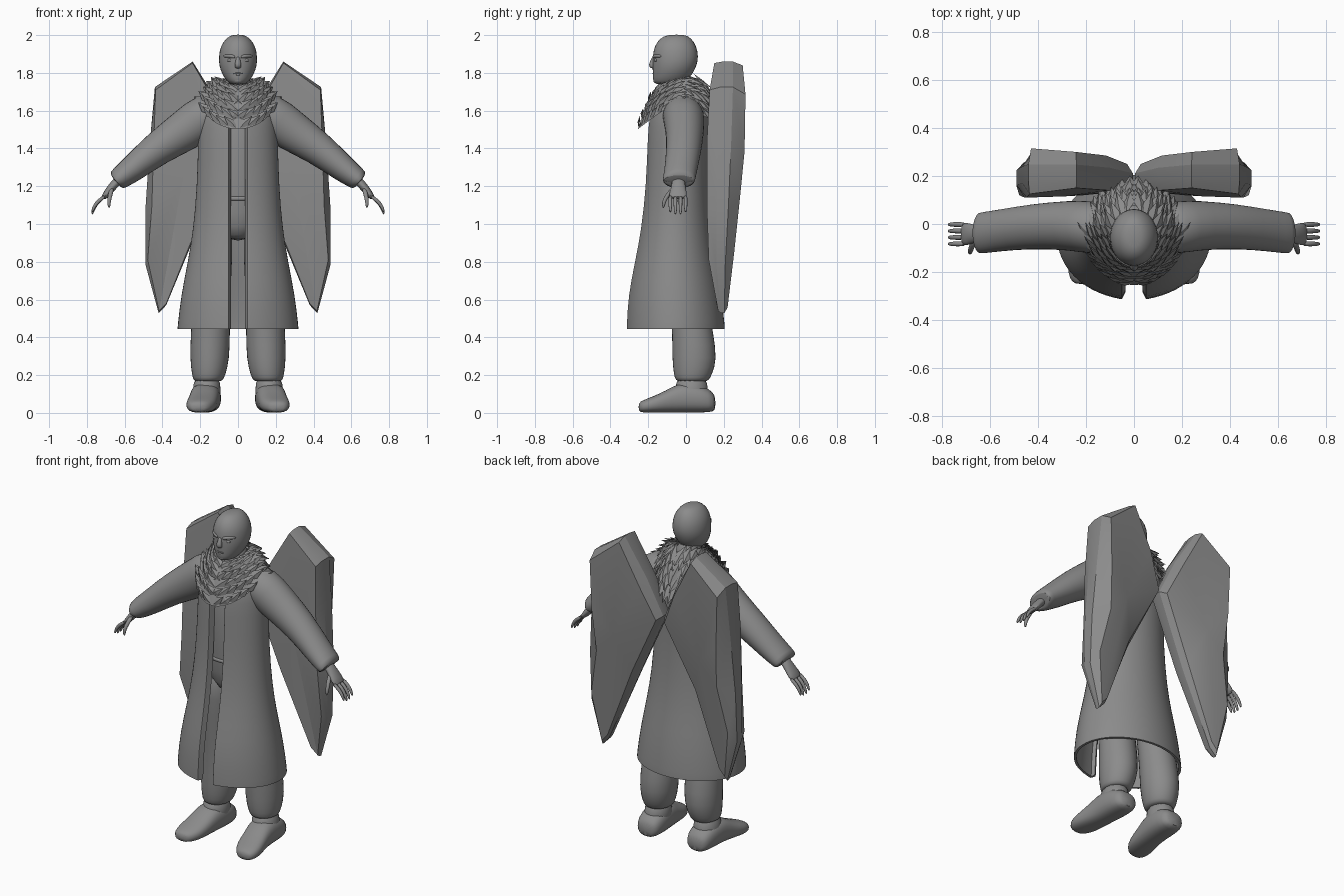
import bpy, bmesh, math, random
from mathutils import Vector

random.seed(4)
cube = bpy.data.objects.get("Cube")
if cube:
    bpy.data.objects.remove(cube, do_unlink=True)

grey = bpy.data.materials.new("plain_grey")
grey.use_nodes = True
COLOUR = (0.26, 0.26, 0.26, 1)
grey.diffuse_color = COLOUR
for node in grey.node_tree.nodes:
    if node.type == 'BSDF_PRINCIPLED':
        node.inputs["Base Color"].default_value = COLOUR

X, Y, Z = Vector((1, 0, 0)), Vector((0, 1, 0)), Vector((0, 0, 1))


def finish(name, bm, angle=45, subsurf=0, thick=0, mirror=False, recalc=True):
    """Turn a bmesh into a shaded object with its modifiers."""
    if recalc:
        bmesh.ops.recalc_face_normals(bm, faces=bm.faces)
    for f in bm.faces:
        f.smooth = True
    for e in bm.edges:
        e.smooth = e.calc_face_angle(0) < math.radians(angle)
    mesh = bpy.data.meshes.new(name)
    bm.to_mesh(mesh)
    bm.free()
    mesh.materials.append(grey)
    ob = bpy.data.objects.new(name, mesh)
    bpy.context.collection.objects.link(ob)
    if subsurf:
        m = ob.modifiers.new("smooth", 'SUBSURF')
        m.levels = m.render_levels = subsurf
    if thick:
        m = ob.modifiers.new("thickness", 'SOLIDIFY')
        m.thickness = thick
        m.offset = -1
        m = ob.modifiers.new("hard_edges", 'EDGE_SPLIT')
        m.split_angle = math.radians(45)
    if mirror:
        m = ob.modifiers.new("mirror", 'MIRROR')
        m.use_mirror_merge = False


def loft(bm, rings, closed=True, caps=True):
    """Skin a list of point rings."""
    rows = [[bm.verts.new(p) for p in r] for r in rings]
    n = len(rows[0])
    for a, b in zip(rows, rows[1:]):
        for i in range(n if closed else n - 1):
            j = (i + 1) % n
            bm.faces.new((a[i], a[j], b[j], b[i]))
    if caps:
        bm.faces.new(rows[0])
        bm.faces.new(rows[-1])
    return rows


def tube(name, stations, axis=None, n=16, power=2.0, subsurf=1, mirror=True):
    """Loft ellipses; each station is x, y, z and two radii."""
    pts = [Vector(s[:3]) for s in stations]
    rings = []
    for i, s in enumerate(stations):
        tangent = (pts[min(i + 1, len(pts) - 1)] - pts[max(i - 1, 0)]).normalized()
        u, v = {'z': (X, Y), 'y': (X, Z)}.get(axis, (Y, tangent.cross(Y).normalized()))
        ring = []
        for k in range(n):
            t = math.tau * k / n
            c, q = math.cos(t), math.sin(t)
            c = math.copysign(abs(c) ** (2 / power), c)
            q = math.copysign(abs(q) ** (2 / power), q)
            ring.append(pts[i] + u * s[3] * c + v * s[4] * q)
        rings.append(ring)
    bm = bmesh.new()
    loft(bm, rings)
    finish(name, bm, 75, subsurf, mirror=mirror)


def ball(name, centre, size, mirror=False):
    bm = bmesh.new()
    bmesh.ops.create_uvsphere(bm, u_segments=14, v_segments=8, radius=1)
    for v in bm.verts:
        v.co = Vector(centre) + Vector(a * b for a, b in zip(v.co, size))
    finish(name, bm, 80, mirror=mirror)


# Head, neck and face
tube("head", [(0, -.05, 2.003, .03, .045), (0, -.055, 1.985, .064, .085),
              (0, -.056, 1.94, .096, .115), (0, -.055, 1.885, .104, .124),
              (0, -.06, 1.84, .103, .12), (0, -.07, 1.795, .087, .108),
              (0, -.085, 1.76, .064, .092), (0, -.095, 1.735, .038, .07)],
     'z', mirror=False)
tube("neck", [(0, -.03, 1.8, .065, .07), (0, -.03, 1.72, .07, .08),
              (0, -.02, 1.6, .11, .1)], 'z', mirror=False)
tube("nose", [(0, -.166, 1.89, .01, .01), (0, -.176, 1.865, .013, .014),
              (0, -.184, 1.838, .021, .018), (0, -.172, 1.822, .015, .012)],
     'z', n=8, mirror=False)
tube("brow", [(.01, -.17, 1.882, .014, .011), (.045, -.16, 1.891, .014, .012),
              (.08, -.13, 1.888, .01, .008)], n=8)
ball("eye", (.042, -.159, 1.867), (.017, .009, .009), True)
ball("upper_lip", (0, -.165, 1.797), (.03, .013, .007))
ball("lower_lip", (0, -.163, 1.786), (.024, .013, .007))
ball("chin", (0, -.147, 1.76), (.03, .026, .018))

# Body under the coat
tube("torso", [(0, -.03, .91, .04, .08), (0, -.035, .97, .14, .13), (0, -.04, 1.14, .18, .14),
               (0, -.04, 1.4, .18, .145), (0, -.03, 1.6, .16, .135), (0, -.01, 1.7, .07, .08)],
     'z', mirror=False)
tube("belt", [(0, -.04, 1.125, .175, .136), (0, -.04, 1.127, .18, .141),
              (0, -.04, 1.143, .18, .141), (0, -.04, 1.145, .175, .136)],
     'z', n=32, subsurf=0, mirror=False)
tube("trouser_leg", [(.1, -.03, 1.0, .07, .08), (.12, -.02, .86, .095, .09),
                     (.14, .01, .62, .1, .1), (.146, .036, .43, .106, .11),
                     (.15, .046, .28, .107, .122), (.155, .036, .2, .09, .102),
                     (.158, .033, .172, .08, .09), (.158, .033, .166, .06, .07)], 'z')

# Shoes
tube("ankle", [(.162, .03, .2, .07, .08), (.166, .03, .12, .076, .09),
               (.17, .03, .04, .075, .09), (.17, .03, .02, .06, .08)], 'z')
tube("shoe", [(.167, .158, .05, .05, .04), (.167, .125, .066, .076, .064),
              (.17, .04, .08, .084, .08), (.175, -.04, .08, .08, .08),
              (.185, -.11, .058, .08, .058), (.197, -.18, .043, .082, .043),
              (.207, -.23, .034, .062, .033), (.21, -.252, .03, .035, .022)],
     'y', power=2.5)

# Open coat with turned-in front edges: z, centre y, half width, half depth
coat = [(.445, -.055, .322, .262), (.46, -.055, .322, .262), (.62, -.06, .304, .25),
        (.8, -.06, .267, .214), (.97, -.055, .238, .186), (1.2, -.05, .218, .166),
        (1.45, -.045, .212, .163), (1.58, -.038, .208, .162), (1.66, -.02, .178, .146),
        (1.73, -.01, .1, .1)]
rings = []
for z, yc, rx, ry in coat:
    start = math.asin(.05 / rx)
    ring = []
    for k in range(29):
        a = start + (math.tau - 2 * start) * k / 28
        ring.append((rx * math.sin(a), yc - ry * math.cos(a), z))
    corner_y = ring[0][1]
    turn_in = [(.036, corner_y + .03, z), (.049, corner_y + .004, z)]
    turn_out = [(-x, y, h) for x, y, h in reversed(turn_in)]
    support = (.056, corner_y + .001, z)
    rings.append(turn_in + [ring[0], support] + ring[1:-1]
                 + [(-support[0], support[1], z), ring[-1]] + turn_out)
bm = bmesh.new()
loft(bm, rings, closed=False, caps=False)
bm.normal_update()
if sum(f.normal.x * f.calc_center_median().x for f in bm.faces) < 0:
    bmesh.ops.reverse_faces(bm, faces=bm.faces)
finish("coat", bm, 60, subsurf=1, thick=.014, recalc=False)

# Sleeves
tube("sleeve", [(.08, -.02, 1.6, .1, .09), (.17, -.015, 1.58, .115, .122),
                (.27, -.005, 1.5, .105, .114), (.43, -.01, 1.4, .095, .09),
                (.56, -.027, 1.29, .089, .073), (.634, -.037, 1.237, .088, .059),
                (.648, -.038, 1.226, .086, .055), (.65, -.038, 1.224, .062, .038),
                (.62, -.038, 1.245, .05, .03)])

# Hands
tube("palm", [(.61, -.04, 1.255, .035, .026), (.66, -.04, 1.205, .036, .024),
              (.695, -.042, 1.16, .05, .02), (.718, -.042, 1.132, .048, .013)], n=12)
for i, name in enumerate(("little", "ring", "middle", "index")):
    y = -.002 - .027 * i
    drop = .012 if i in (1, 2) else 0
    tube(name + "_finger", [(.7, y, 1.15, .011, .011), (.74, y, 1.122, .011, .011),
                            (.763, y, 1.092 - drop / 2, .01, .01),
                            (.773, y, 1.06 - drop, .006, .006)], n=8)
tube("thumb", [(.665, -.065, 1.195, .015, .014), (.678, -.1, 1.15, .014, .013),
               (.684, -.118, 1.118, .012, .011), (.682, -.12, 1.083, .006, .006)], n=8)


# Feather collar
def collar_point(a, v):
    c = math.cos(a)
    front, rear = max(c, 0), max(-c, 0)
    rx, ry = .085 + .115 * v, .115 + (.08 + .02 * front) * v
    inner = 1.76 - .045 * front + .01 * rear
    outer = 1.65 - .14 * front ** 1.3 - .09 * rear
    z = inner + (outer - inner) * v + .025 * math.sin(math.pi * min(v, 1))
    return Vector((rx * math.sin(a), -.04 - ry * c, z))


bm = bmesh.new()
loft(bm, [[collar_point(math.tau * k / 32, v / 5) - Z * .008 for k in range(32)]
          for v in range(6)], caps=False)
finish("collar_base", bm, 60)

# Feathers fan up from the front seam, sweep round and hang down the back
bm = bmesh.new()
for row in range(6):
    v = .05 + .18 * row
    count = 9 + row
    for k in range(count):
        a = math.pi * (k + .12 + .5 * (row % 2)) / count
        back = a / math.pi
        p = collar_point(a, v)
        along = (collar_point(a + .02, v) - p).normalized()
        out = (collar_point(a, v + .02) - p).normalized()
        n = out.cross(along).normalized()
        if n.z < 0:
            n = -n
        sweep = 1 - .85 * back ** 2 + random.uniform(-.15, .15)
        fall = -.75 + 2.6 * back - .8 * back ** 2
        lift = random.uniform(.1, .35)
        d = (along * sweep + out * fall + n * lift).normalized()
        side = d.cross(n).normalized()
        length = random.uniform(.1, .125) + .03 * back ** 2
        width = .021 + .008 * back
        p = p - d * length * .35
        base = bm.verts.new(p)
        left = bm.verts.new(p + d * length * .5 + side * width)
        right = bm.verts.new(p + d * length * .5 - side * width)
        ridge = bm.verts.new(p + d * length * .5 + n * .01)
        tip = bm.verts.new(p + d * length)
        for tri in ((base, left, ridge), (base, ridge, right),
                    (left, tip, ridge), (ridge, tip, right)):
            face = bm.faces.new(tri)
            face.normal_update()
            if face.normal.dot(n) < 0:
                face.normal_flip()
finish("collar_feathers", bm, 20, mirror=True, recalc=False)

# Folded wings: outline x, z, front y, back y, width of the bevel
outline = [(.24, 1.86, .15, .3, .02), (.44, 1.725, .125, .315, .04),
           (.465, 1.45, .11, .31, .08), (.49, 1.08, .11, .285, .1),
           (.49, .785, .12, .255, .07), (.42, .528, .17, .22, .03),
           (.38, .57, .16, .22, .03), (.2, 1.005, .12, .215, .03),
           (.005, 1.42, .14, .25, .03), (.1, 1.635, .14, .285, .04)]
middle = Vector((.29, 0, 1.2))
rings = []
for depth, inset in ((0, .4), (.3, 0), (.65, 0), (1, 1)):
    ring = []
    for x, z, front, rear, bevel in outline:
        p = Vector((x, 0, z))
        p += (middle - p).normalized() * inset * bevel
        ring.append((p.x, front + (rear - front) * depth, p.z))
    rings.append(ring)
bm = bmesh.new()
rows = loft(bm, rings, caps=False)
for row, y in ((rows[0], .115), (rows[-1], .29)):
    hub = bm.verts.new((.29, y, 1.25))
    for i in range(len(row)):
        bm.faces.new((row[i], row[(i + 1) % len(row)], hub))
finish("wing", bm, 22, mirror=True)
